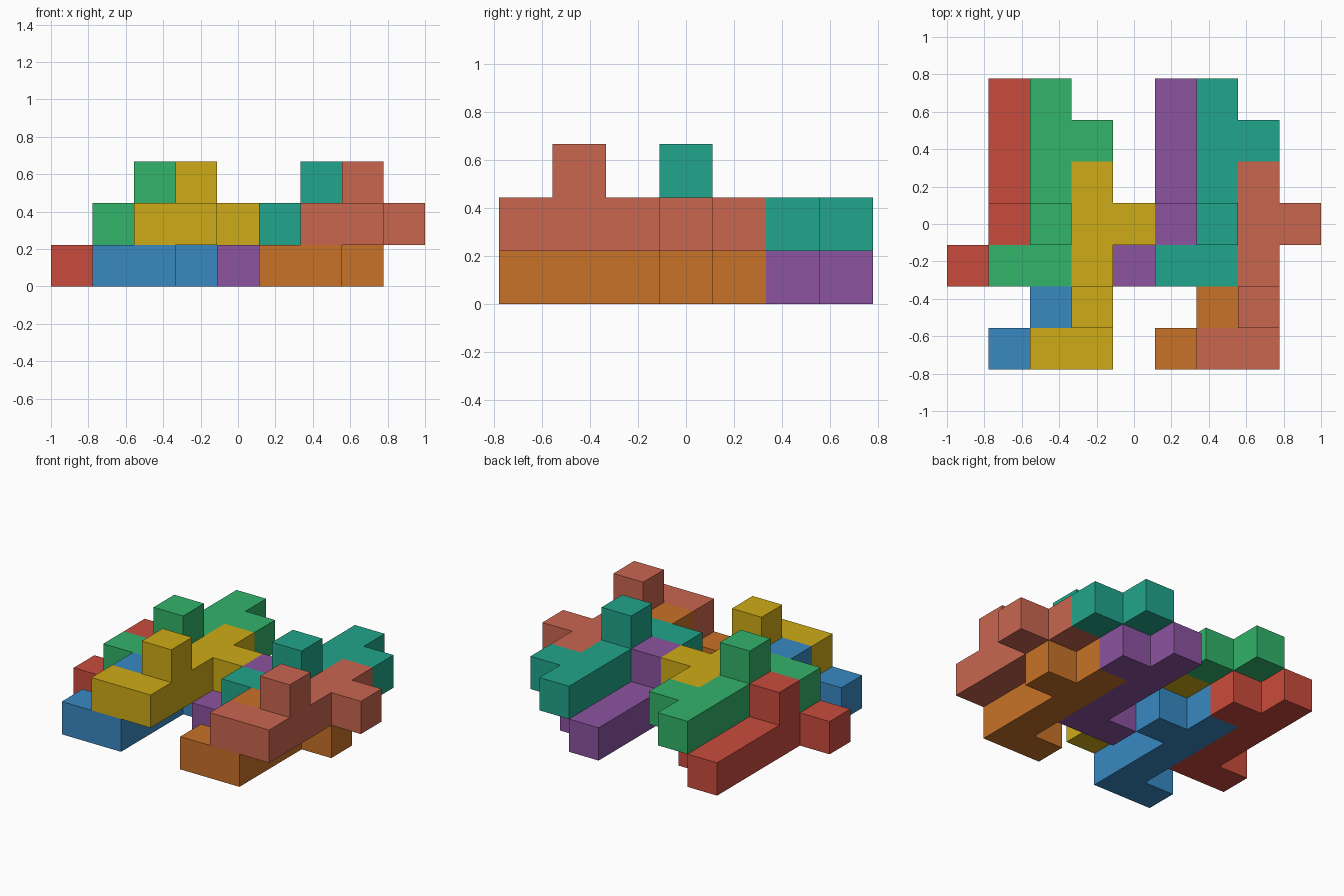
import bpy, bmesh
from mathutils import Vector

if "Cube" in bpy.data.objects:
    bpy.data.objects.remove(bpy.data.objects["Cube"])

U = 2 / 9  # edge of one cube cell

# One eight-cell piece: five-cell bar, a foot, a side arm and a stud on top
CELLS = {(0, y, 0) for y in range(5)} | {(-1, 0, 0), (1, 3, 0), (0, 1, 1)}


def srgb(h):
    ch = [int(h[i:i + 2], 16) / 255 for i in (0, 2, 4)]
    return [c / 12.92 if c <= 0.04045 else ((c + 0.055) / 1.055) ** 2.4 for c in ch] + [1]


def face_corners(cell, axis, sign):
    # Corners of one cube side, in grid steps, wound outwards
    u, v = (axis + 1) % 3, (axis + 2) % 3
    ring = [(0, 0), (1, 0), (1, 1), (0, 1)]
    for a, b in ring if sign > 0 else reversed(ring):
        p = list(cell)
        p[axis] += sign > 0
        p[u] += a
        p[v] += b
        yield tuple(p)


def build_piece(name, origin, color):
    bm = bmesh.new()
    verts = {}
    for cell in sorted(CELLS):
        for axis in range(3):
            for sign in (-1, 1):
                beside = list(cell)
                beside[axis] += sign
                if tuple(beside) in CELLS:
                    continue
                face = []
                for p in face_corners(cell, axis, sign):
                    if p not in verts:
                        # Grid is 9 x 7 cells, centred on x and y
                        g = Vector(p) + Vector(origin) - Vector((4.5, 3.5, 0))
                        verts[p] = bm.verts.new(g * U)
                    face.append(verts[p])
                bm.faces.new(face)
    # Merge flat neighbouring squares into single faces
    bmesh.ops.dissolve_limit(bm, angle_limit=0.01, verts=bm.verts[:], edges=bm.edges[:])
    mesh = bpy.data.meshes.new(name)
    bm.to_mesh(mesh)
    bm.free()
    mat = bpy.data.materials.new(name + "_paint")
    mat.diffuse_color = srgb(color)
    mat.use_nodes = True
    mat.node_tree.nodes["Principled BSDF"].inputs["Base Color"].default_value = mat.diffuse_color
    mesh.materials.append(mat)
    bpy.context.collection.objects.link(bpy.data.objects.new(name, mesh))


# Lower layer of four pieces, and the upper layer shifted one cell right
LAYOUT = [
    ("blue", "3889c2", 2, 0, 0), ("red", "c94b3c", 1, 2, 0),
    ("orange", "c87228", 6, 0, 0), ("purple", "8c54a0", 5, 2, 0),
    ("yellow", "cfab18", 3, 0, 1), ("green", "32b36a", 2, 2, 1),
    ("salmon", "c9664f", 7, 0, 1), ("teal", "21a58b", 6, 2, 1),
]
for label, color, x, y, z in LAYOUT:
    build_piece(label + "_block", (x, y, z), color)
